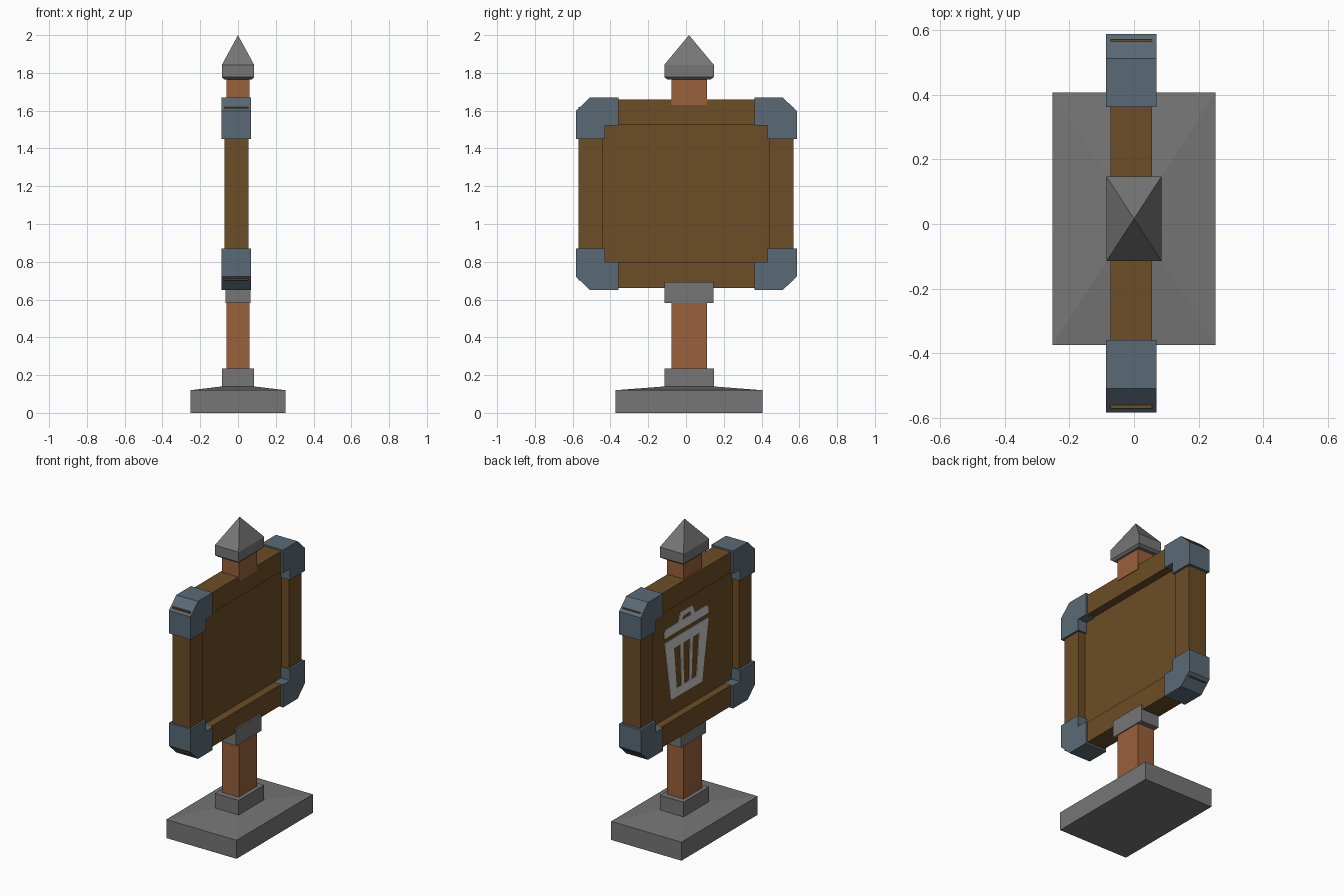
import bpy, bmesh

cube = bpy.data.objects.get("Cube")
if cube:
    bpy.data.objects.remove(cube, do_unlink=True)


def material(name, r, g, b):
    m = bpy.data.materials.new(name)
    m.use_nodes = True
    m.diffuse_color = (r, g, b, 1)
    m.node_tree.nodes["Principled BSDF"].inputs["Base Color"].default_value = (r, g, b, 1)
    return m


WOOD = material("dark_wood", .15, .074, .019)
POST = material("red_wood", .32, .117, .042)
STONE = material("grey_stone", .18, .18, .18)
METAL = material("blue_metal", .102, .144, .181)
PAINT = material("pale_paint", .62, .62, .62)


def finish(name, bm, mat):
    bmesh.ops.recalc_face_normals(bm, faces=bm.faces)
    me = bpy.data.meshes.new(name)
    bm.to_mesh(me)
    bm.free()
    me.materials.append(mat)
    ob = bpy.data.objects.new(name, me)
    bpy.context.collection.objects.link(ob)
    return ob


def prism(name, outline, x0, x1, mat):
    """Extrude a (y, z) outline along x."""
    bm = bmesh.new()
    face = bm.faces.new([bm.verts.new((x0, y, z)) for y, z in outline])
    new = bmesh.ops.extrude_face_region(bm, geom=[face])["geom"]
    verts = [v for v in new if isinstance(v, bmesh.types.BMVert)]
    bmesh.ops.translate(bm, verts=verts, vec=(x1 - x0, 0, 0))
    return finish(name, bm, mat)


def box(name, x0, x1, y0, y1, z0, z1, mat):
    return prism(name, [(y0, z0), (y1, z0), (y1, z1), (y0, z1)], x0, x1, mat)


def stack(name, levels, mat, yc=.016):
    """Loft rectangles given as (half x, half y, z); a zero size makes a point."""
    bm = bmesh.new()
    rings = []
    for hx, hy, z in levels:
        corners = [(-1, -1), (1, -1), (1, 1), (-1, 1)]
        rings.append([bm.verts.new((sx * hx, yc + sy * hy, z)) for sx, sy in corners])
    for a, b in zip(rings, rings[1:]):
        for i in range(4):
            j = (i + 1) % 4
            bm.faces.new((a[i], a[j], b[j], b[i]))
    bm.faces.new(rings[0])
    bm.faces.new(rings[-1])
    bmesh.ops.remove_doubles(bm, verts=bm.verts, dist=.0005)
    return finish(name, bm, mat)


# Foot, collars, post and pointed cap
stack("base_slab", [(.252, .39, 0), (.252, .39, .12), (.085, .131, .14)], STONE)
stack("base_collar", [(.085, .131, .13), (.085, .131, .235)], STONE)
stack("lower_post", [(.06, .094, .2), (.06, .094, .62)], POST)
stack("board_collar", [(.066, .129, .582), (.066, .129, .692)], STONE)
stack("upper_post", [(.06, .094, 1.63), (.06, .094, 1.79)], POST)
stack("cap", [(.072, .115, 1.765), (.085, .131, 1.778),
              (.085, .131, 1.843), (0, 0, 2)], STONE)

# Board: recessed panel inside four beams
FRONT, BACK = -.072, .056
PANEL = -.025
box("panel", PANEL, .005, -.46, .46, .78, 1.55, WOOD)
for name, y0, y1 in (("front_stile", -.57, -.44), ("back_stile", .44, .57)):
    box(name, FRONT, BACK, y0, y1, .7, 1.62, WOOD)
for name, z0, z1 in (("bottom_rail", .662, .797), ("top_rail", 1.528, 1.66)):
    box(name, FRONT, BACK, -.44, .44, z0, z1, WOOD)

# Chamfered L-shaped corner brackets
bracket = [(.585, .29), (.43, .29), (.43, .362), (.36, .362),
           (.36, .51), (.51, .51), (.585, .438)]
for sy, side in ((-1, "front"), (1, "back")):
    for sz, level in ((-1, "bottom"), (1, "top")):
        outline = [(sy * y + .002, 1.16 + sz * z) for y, z in bracket]
        prism(f"{level}_{side}_bracket", outline, -.087, .069, METAL)

# Painted bin symbol: thin plates on the panel
YC = .035
Z_BOTTOM, Z_TOP = .9, 1.29
Z_LOW, Z_HIGH = .955, 1.225


def plate(name, outline):
    prism(name, [(YC + y, z) for y, z in outline], PANEL - .004, PANEL + .001, PAINT)


def half_width(z):
    return .16 + .065 * (z - Z_BOTTOM) / (Z_TOP - Z_BOTTOM)


def band(name, z0, z1, a=-1, b=1):
    """Slice of the tapered bin between two relative widths."""
    w0, w1 = half_width(z0), half_width(z1)
    plate(name, [(a * w0, z0), (b * w0, z0), (b * w1, z1), (a * w1, z1)])


band("bin_bottom", Z_BOTTOM, Z_LOW)
band("bin_rim", Z_HIGH, Z_TOP)
for i, (a, b) in enumerate(((-1, -.6), (-.3, -.16), (.16, .3), (.6, 1))):
    band(f"bin_bar_{i + 1}", Z_LOW, Z_HIGH, a, b)
plate("bin_lid", [(-.225, 1.32), (.225, 1.32), (.225, 1.355), (.205, 1.375),
                  (-.205, 1.375), (-.225, 1.355)])
plate("bin_handle", [(-.085, 1.374), (-.06, 1.43), (.06, 1.43), (.085, 1.374),
                     (.045, 1.374), (.035, 1.4), (-.035, 1.4), (-.045, 1.374)])
